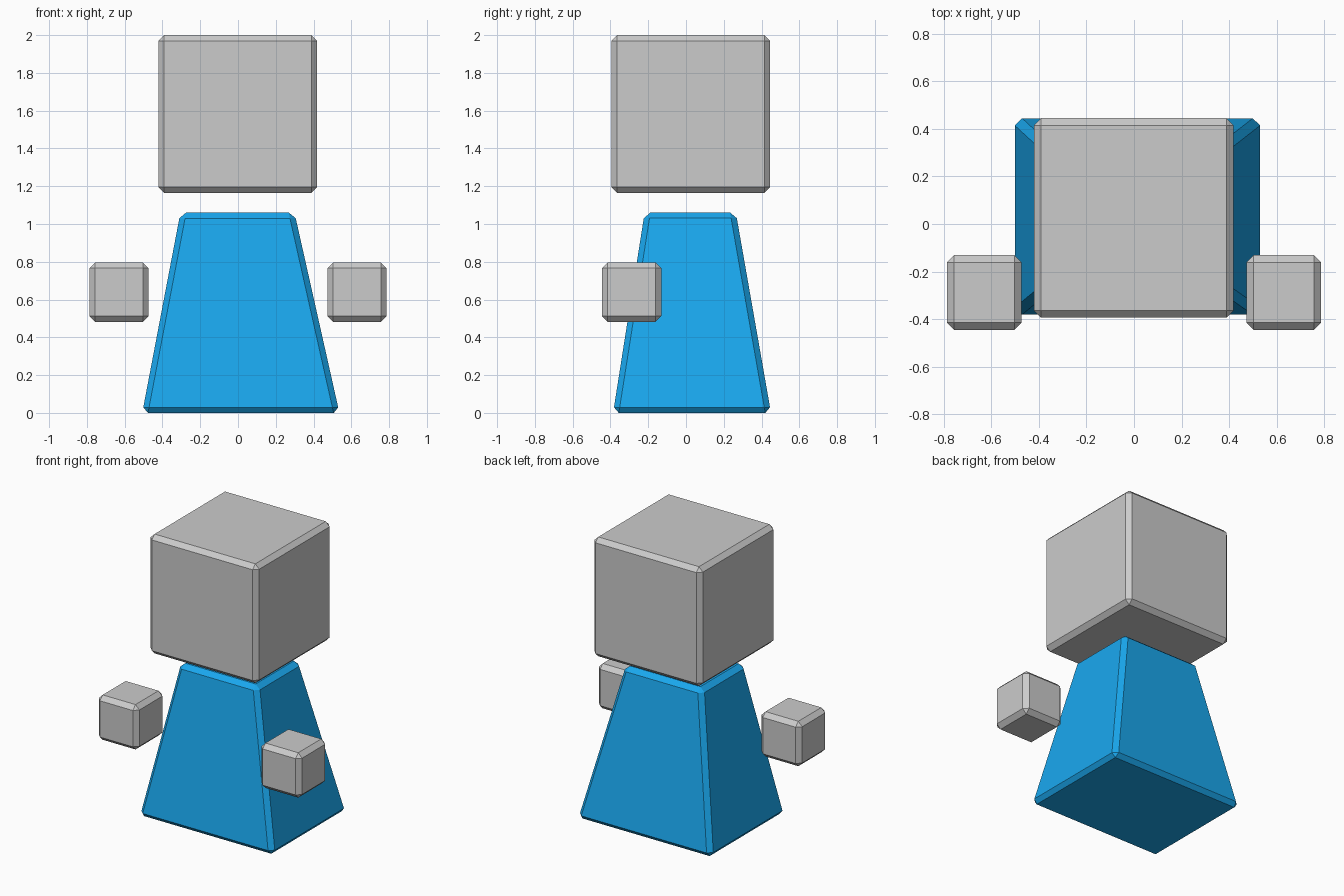
import bpy
import bmesh

if "Cube" in bpy.data.objects:
    bpy.data.objects.remove(bpy.data.objects["Cube"])

BEVEL = 0.03


def tapered_block(name, bottom, top, z0, z1):
    """Bevelled block between two (x0, x1, y0, y1) rectangles."""
    bm = bmesh.new()
    rings = []
    for (x0, x1, y0, y1), z in ((bottom, z0), (top, z1)):
        rings.append([bm.verts.new((x, y, z))
                      for x, y in ((x0, y0), (x1, y0), (x1, y1), (x0, y1))])
    low, high = rings
    bm.faces.new(low[::-1])
    bm.faces.new(high)
    for i in range(4):
        j = (i + 1) % 4
        bm.faces.new((low[i], low[j], high[j], high[i]))
    mesh = bpy.data.meshes.new(name)
    bm.to_mesh(mesh)
    bm.free()
    obj = bpy.data.objects.new(name, mesh)
    bpy.context.collection.objects.link(obj)
    # Single-segment chamfer on every edge
    bevel = obj.modifiers.new("Chamfer", 'BEVEL')
    bevel.width = BEVEL
    bevel.segments = 1
    bevel.limit_method = 'NONE'
    return obj


# Body: tapered and slightly off-centre
body = tapered_block("body", (-0.507, 0.537, -0.386, 0.45),
                     (-0.305, 0.299, -0.219, 0.264), 0.0, 1.06)
blue = bpy.data.materials.new("blue")
blue.diffuse_color = (0.01, 0.39, 0.86, 1.0)
blue.use_nodes = True
blue.node_tree.nodes["Principled BSDF"].inputs["Base Color"].default_value = blue.diffuse_color
body.data.materials.append(blue)

# Floating head
head_rect = (-0.421, 0.419, -0.394, 0.445)
tapered_block("head", head_rect, head_rect, 1.165, 2.0)

# Floating hands
for side, name in ((-1, "left_hand"), (1, "right_hand")):
    cx = side * 0.63
    rect = (cx - 0.157, cx + 0.157, -0.445, -0.131)
    tapered_block(name, rect, rect, 0.482, 0.796)
